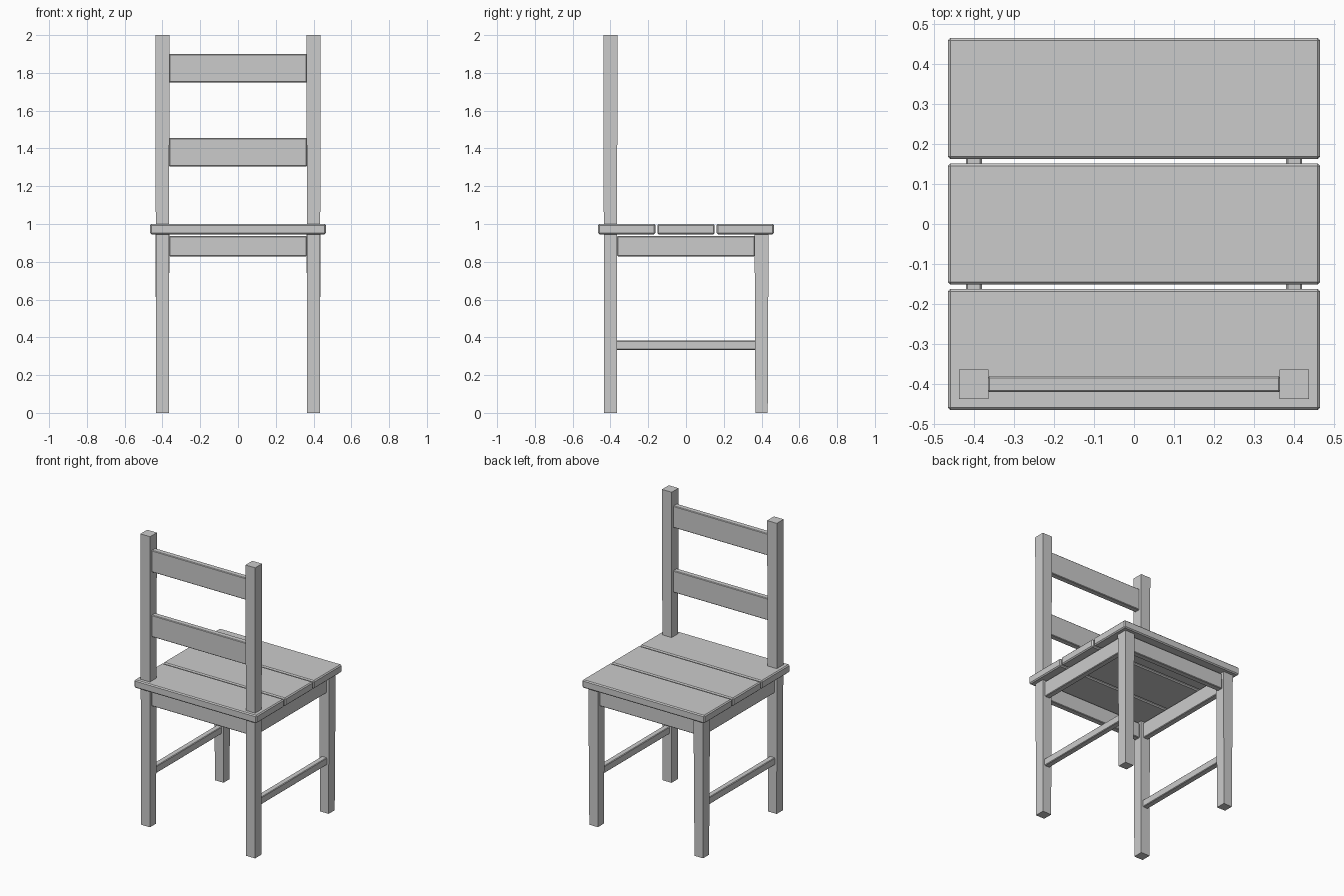
import bpy, bmesh
from mathutils import Vector

if "Cube" in bpy.data.objects:
    bpy.data.objects.remove(bpy.data.objects["Cube"])


def box(name, center, size, bevel=0.0, foot=1.0):
    """Box with optional bevelled edges and a tapered lower end."""
    bm = bmesh.new()
    bmesh.ops.create_cube(bm, size=1)
    for v in bm.verts:
        k = foot if v.co.z < 0 else 1.0
        v.co = Vector((v.co.x * size[0] * k, v.co.y * size[1] * k, v.co.z * size[2]))
    if bevel:
        bmesh.ops.bevel(bm, geom=bm.edges[:], offset=bevel, segments=1,
                        profile=0.5, affect='EDGES')
    mesh = bpy.data.meshes.new(name)
    bm.to_mesh(mesh)
    bm.free()
    obj = bpy.data.objects.new(name, mesh)
    obj.location = center
    bpy.context.collection.objects.link(obj)
    return obj


LEG = 0.4       # leg centre offset in x and y
POST = 0.074    # leg thickness
SPAN = 0.73     # clear distance between legs

# Seat planks
for i, y in enumerate((-0.3135, 0.0, 0.3135)):
    box(f"seat_plank_{i + 1}", (0, y, 0.9725), (0.93, 0.303, 0.055), 0.007)

for side, s in (("left", -1), ("right", 1)):
    # Tall back posts and short front legs, slightly thinner at the floor
    box(f"back_post_{side}", (s * LEG, -LEG, 1.0), (POST, POST, 2.0), foot=0.91)
    box(f"front_leg_{side}", (s * LEG, LEG, 0.4735), (POST, POST, 0.947), foot=0.88)
    # Side apron and lower stretcher
    box(f"side_apron_{side}", (s * LEG, 0, 0.8825), (0.04, SPAN, 0.107), 0.004)
    box(f"side_stretcher_{side}", (s * LEG, 0, 0.358), (0.04, SPAN + 0.008, 0.05), 0.004)

# Front and back aprons
for name, y in (("front_apron", LEG), ("back_apron", -LEG)):
    box(name, (0, y, 0.8825), (SPAN, 0.04, 0.107), 0.004)

# Backrest rails
for name, z in (("lower_back_rail", 1.38), ("upper_back_rail", 1.825)):
    box(name, (0, -LEG, z), (SPAN, 0.04, 0.15), 0.004)
